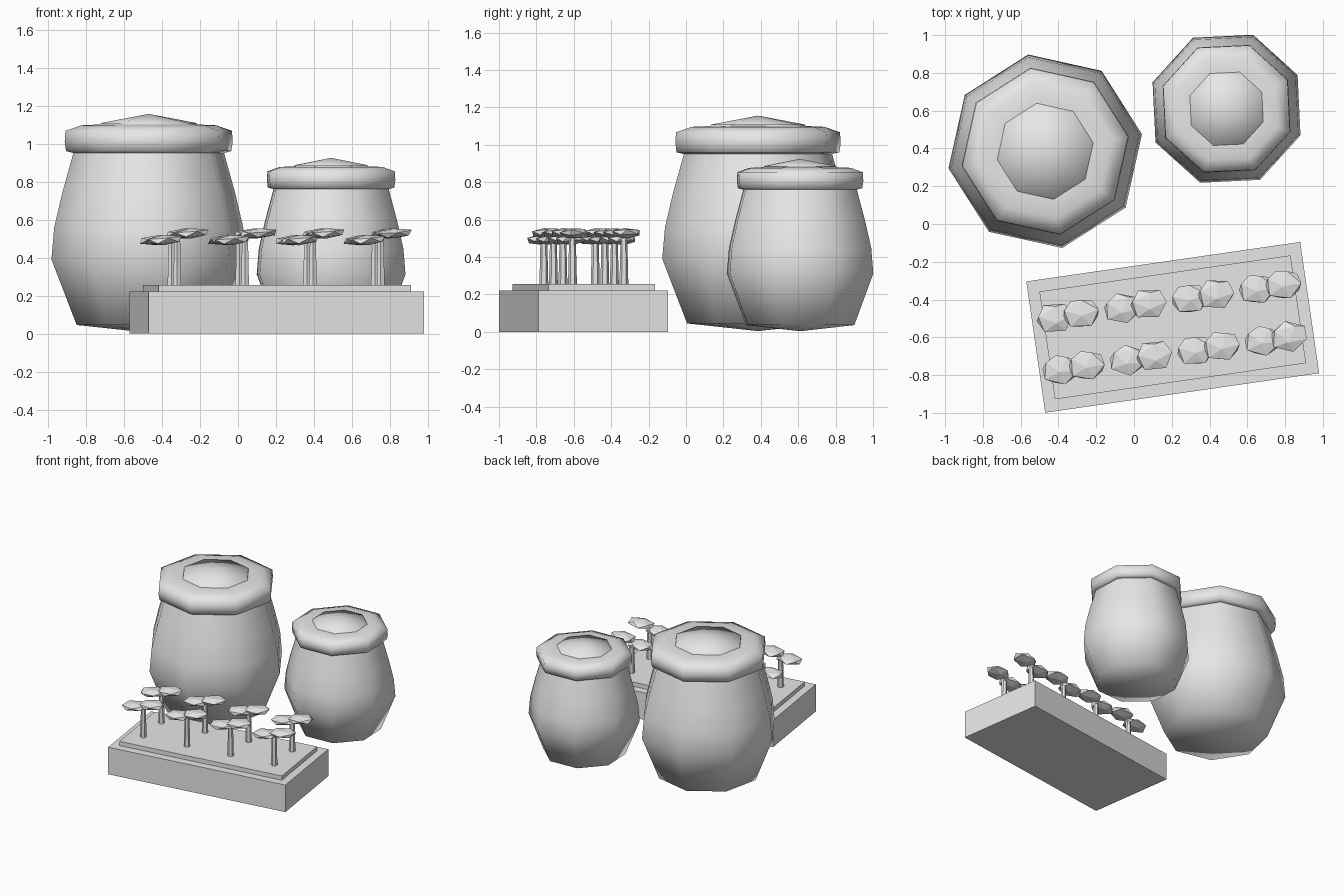
import bpy, bmesh, math, random
from mathutils import Matrix, Vector

random.seed(4)
cube = bpy.data.objects.get("Cube")
if cube:
    bpy.data.objects.remove(cube)

grey = bpy.data.materials.new("plain_grey")
grey.use_nodes = True
grey.diffuse_color = (0.8, 0.8, 0.8, 1)
grey.node_tree.nodes["Principled BSDF"].inputs["Base Color"].default_value = (0.8, 0.8, 0.8, 1)


def finish(name, bm, matrix, smooth=False):
    """Turn a bmesh into a placed object."""
    bmesh.ops.recalc_face_normals(bm, faces=bm.faces)
    bm.transform(matrix)
    mesh = bpy.data.meshes.new(name)
    bm.to_mesh(mesh)
    bm.free()
    mesh.materials.append(grey)
    obj = bpy.data.objects.new(name, mesh)
    bpy.context.collection.objects.link(obj)
    if smooth:
        bpy.ops.object.select_all(action="DESELECT")
        obj.select_set(True)
        bpy.context.view_layer.objects.active = obj
        bpy.ops.object.shade_smooth_by_angle(angle=math.radians(70))
    return obj


def lathe(name, profile, matrix, sides=8):
    """Revolve (radius, height) points; both ends sit on the axis."""
    bm = bmesh.new()
    rings = []
    for r, z in profile:
        if r == 0:
            rings.append([bm.verts.new((0, 0, z))] * sides)
        else:
            rings.append([bm.verts.new((r * math.cos(a), r * math.sin(a), z))
                          for a in (math.tau * i / sides for i in range(sides))])
    for low, high in zip(rings, rings[1:]):
        for i in range(sides):
            j = (i + 1) % sides
            corners = dict.fromkeys((low[i], low[j], high[j], high[i]))
            bm.faces.new(list(corners))
    return finish(name, bm, matrix, True)


def box(name, size, z, matrix):
    bm = bmesh.new()
    bmesh.ops.create_cube(bm, size=1, matrix=Matrix.Translation((0, 0, z)) @ Matrix.Diagonal((*size, 1)))
    return finish(name, bm, matrix)


# Lidded jars: body, thick rim lid and shallow pointed cap
BODY = [(0, 0.004), (0.385, 0.045), (0.52, 0.39), (0.505, 0.56), (0.462, 0.74), (0.40, 0.96), (0, 0.96)]
LID = [(0, 0.95), (0.40, 0.95), (0.442, 0.96), (0.449, 1.01), (0.445, 1.067),
       (0.36, 1.096), (0.27, 1.1), (0, 1.1)]
CAP = [(0, 1.09), (0.262, 1.09), (0.255, 1.108), (0, 1.156)]

for label, x, y, turn, scale in (("large", -0.47, 0.385, 10, 1), ("small", 0.49, 0.61, 25.3, 0.8)):
    place = (Matrix.Translation((x, y, 0)) @ Matrix.Rotation(math.radians(turn), 4, "Z")
             @ Matrix.Scale(scale, 4))
    for part, profile in (("body", BODY), ("lid", LID), ("cap", CAP)):
        lathe(f"{label}_jar_{part}", profile, place)

# Planter box with a raised bed of soil
planter = Matrix.Translation((0.205, -0.547, 0)) @ Matrix.Rotation(math.radians(8.2), 4, "Z")
box("planter_box", (1.465, 0.702, 0.22), 0.11, planter)
box("soil_bed", (1.343, 0.576, 0.045), 0.2325, planter)

# Two rows of plants, each a stem with two overlapping leaf clumps
for row, (start_x, start_y) in enumerate(((-0.32, -0.76), (-0.35, -0.485))):
    for n in range(4):
        base = Matrix.Translation((start_x + n * 0.357, start_y + n * 0.051, 0))
        name = f"plant_{row + 1}_{n + 1}"
        bm = bmesh.new()
        bmesh.ops.create_cone(bm, cap_ends=True, segments=6, radius1=0.024, radius2=0.018,
                              depth=0.25, matrix=Matrix.Translation((0, 0, 0.375)))
        finish(name + "_stem", bm, base)
        for side, height in ((-1, 0.492), (1, 0.527)):
            bm = bmesh.new()
            bmesh.ops.create_icosphere(bm, subdivisions=1, radius=1)
            shape = (Matrix.Translation((side * 0.07, side * 0.012, height))
                     @ Matrix.Rotation(math.radians(8), 4, "Z")
                     @ Matrix.Rotation(-0.08, 4, "Y")
                     @ Matrix.Diagonal((0.108, 0.085, 0.028, 1))
                     @ Matrix.Rotation(random.uniform(-0.3, 0.3), 4, "Z")
                     @ Matrix.Rotation(random.uniform(0.1, 0.4), 4, "X"))
            finish(name + ("_left_leaves" if side > 0 else "_right_leaves"), bm, base @ shape)
